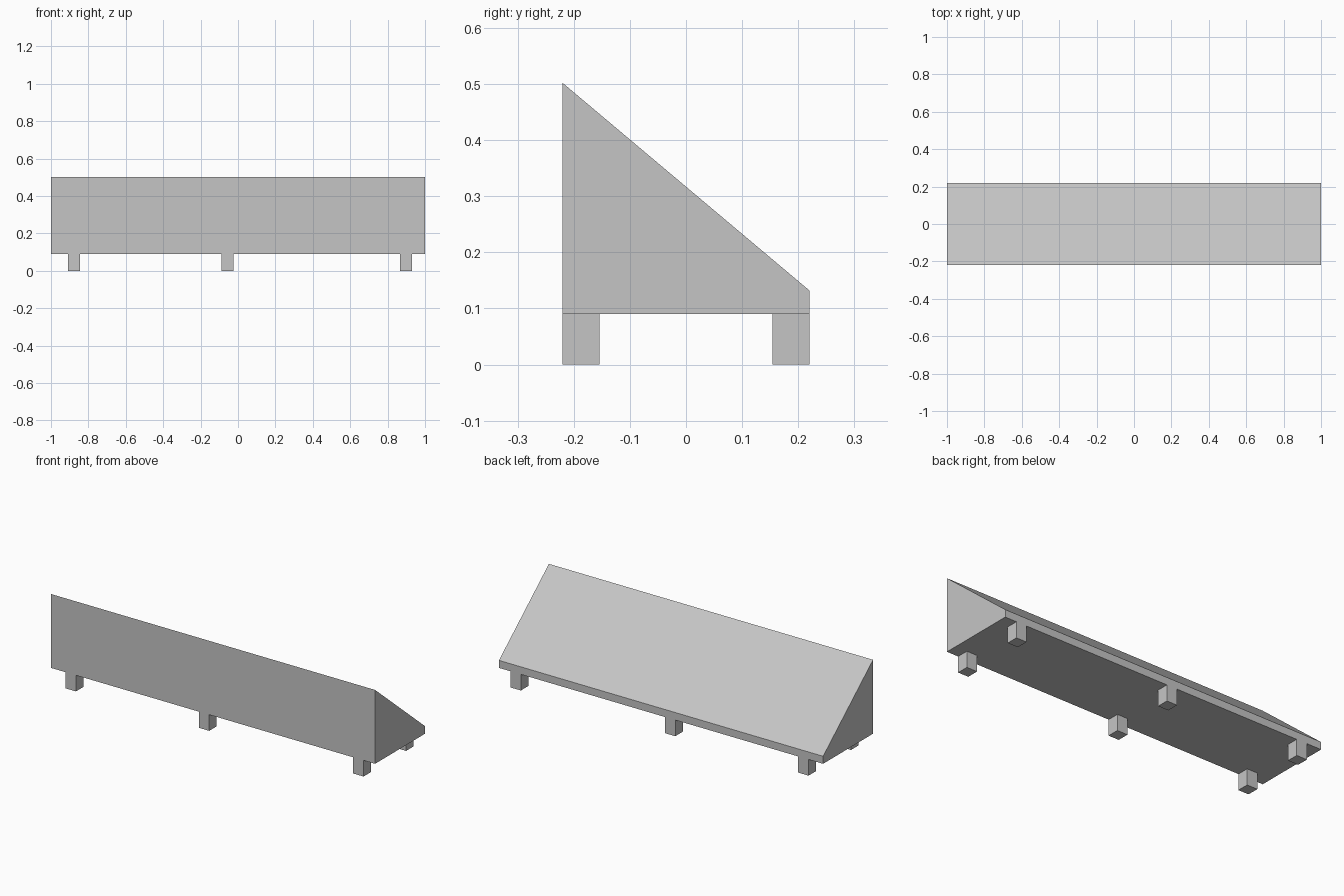
import bpy
import bmesh

cube = bpy.data.objects.get("Cube")
if cube:
    bpy.data.objects.remove(cube, do_unlink=True)

grey = bpy.data.materials.new("plain grey")
grey.use_nodes = True
colour = (0.56, 0.56, 0.56, 1)
grey.diffuse_color = colour
grey.node_tree.nodes["Principled BSDF"].inputs["Base Color"].default_value = colour

HALF_LENGTH, HALF_DEPTH = 1.0, 0.22
BASE, TOP, LIP = 0.09, 0.502, 0.132
LEG_WIDTH, LEG_DEPTH = 0.064, 0.066


def extrude_profile(name, profile, x0, x1):
    """Sweep a closed (y, z) profile along x from x0 to x1."""
    bm = bmesh.new()
    face = bm.faces.new([bm.verts.new((x0, y, z)) for y, z in profile])
    swept = bmesh.ops.extrude_face_region(bm, geom=[face])["geom"]
    verts = [v for v in swept if isinstance(v, bmesh.types.BMVert)]
    bmesh.ops.translate(bm, verts=verts, vec=(x1 - x0, 0, 0))
    bmesh.ops.recalc_face_normals(bm, faces=bm.faces)
    mesh = bpy.data.meshes.new(name)
    bm.to_mesh(mesh)
    bm.free()
    mesh.materials.append(grey)
    obj = bpy.data.objects.new(name, mesh)
    bpy.context.collection.objects.link(obj)
    return obj


# Wedge body: upright front, sloping top and a low back lip
extrude_profile("wedge_body", [
    (-HALF_DEPTH, BASE), (HALF_DEPTH, BASE),
    (HALF_DEPTH, LIP), (-HALF_DEPTH, TOP),
], -HALF_LENGTH, HALF_LENGTH)

# Three pairs of square legs, flush with the front and back
for place, x in (("right", -0.878), ("middle", -0.056), ("left", 0.897)):
    for side, outer in (("front", -HALF_DEPTH), ("back", HALF_DEPTH)):
        inner = outer + (LEG_DEPTH if outer < 0 else -LEG_DEPTH)
        extrude_profile(f"{side}_{place}_leg",
                        [(outer, 0), (inner, 0), (inner, BASE), (outer, BASE)],
                        x - LEG_WIDTH / 2, x + LEG_WIDTH / 2)
